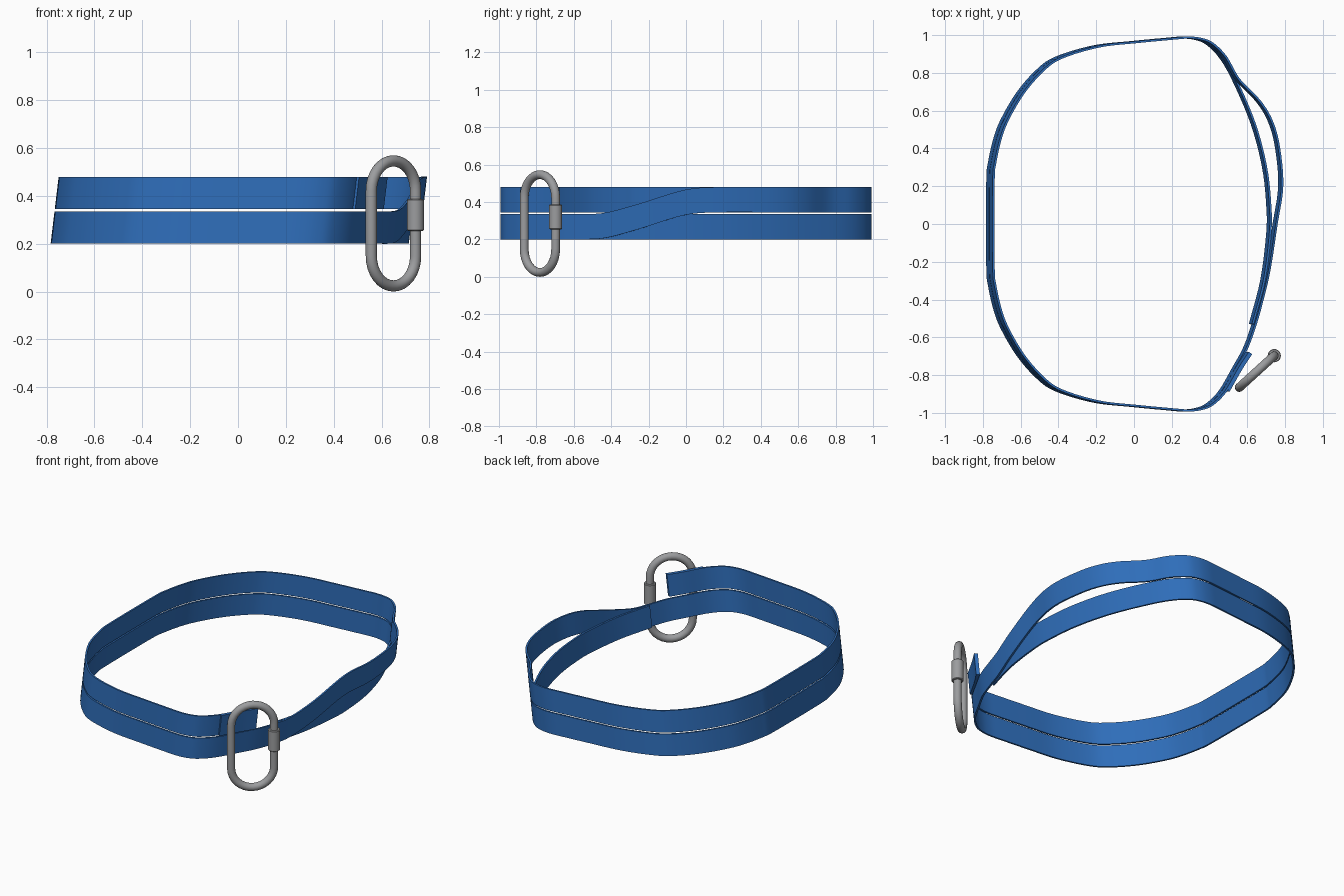
import bpy, bmesh, math
from mathutils import Vector

if "Cube" in bpy.data.objects:
    bpy.data.objects.remove(bpy.data.objects["Cube"])

Z_LOW, Z_HIGH, HALF_W, THICK = 0.268, 0.4125, 0.0675, 0.011


def material(name, rgb):
    m = bpy.data.materials.new(name)
    m.diffuse_color = (*rgb, 1)
    m.use_nodes = True
    m.node_tree.nodes["Principled BSDF"].inputs["Base Color"].default_value = m.diffuse_color
    return m


BLUE = material("blue webbing", (0.028, 0.155, 0.49))
STEEL = material("grey steel", (0.33, 0.335, 0.345))


def loft(name, sections, mat, cyclic=False):
    """Skin a row of closed cross-sections into one object."""
    bm = bmesh.new()
    rings = [[bm.verts.new(p) for p in s] for s in sections]
    n = len(rings[0])
    pairs = list(zip(rings, rings[1:])) + ([(rings[-1], rings[0])] if cyclic else [])
    for a, b in pairs:
        for i in range(n):
            j = (i + 1) % n
            bm.faces.new((a[i], a[j], b[j], b[i]))
    if not cyclic:
        bm.faces.new(rings[0])
        bm.faces.new(rings[-1])
    bmesh.ops.recalc_face_normals(bm, faces=bm.faces)
    mesh = bpy.data.meshes.new(name)
    bm.to_mesh(mesh)
    bm.free()
    mesh.materials.append(mat)
    ob = bpy.data.objects.new(name, mesh)
    bpy.context.collection.objects.link(ob)
    bpy.ops.object.select_all(action='DESELECT')
    ob.select_set(True)
    bpy.context.view_layer.objects.active = ob
    bpy.ops.object.shade_smooth_by_angle(angle=math.radians(35))
    return ob


def smooth_path(pts, steps=5):
    """Catmull-Rom curve through the points."""
    p = [2 * pts[0] - pts[1]] + pts + [2 * pts[-1] - pts[-2]]
    out = []
    for i in range(1, len(p) - 2):
        a, b, c, d = p[i - 1:i + 3]
        for k in range(steps):
            t = k / steps
            out.append(0.5 * (2 * b + (c - a) * t + (2 * a - 5 * b + 4 * c - d) * t * t
                              + (3 * b - a - 3 * c + d) * t ** 3))
    return out + [pts[-1]]


def ribbon(name, path, offset=0.0):
    """Flat upright strap along a path, leaning slightly toward +x with height."""
    sections = []
    for i, p in enumerate(path):
        t = path[min(i + 1, len(path) - 1)] - path[max(i - 1, 0)]
        out = Vector((t.y, -t.x, 0)).normalized()
        sec = []
        for side, up in ((-1, -1), (1, -1), (1, 1), (-1, 1)):
            q = p + out * (offset + side * THICK / 2) + Vector((0, 0, up * HALF_W))
            q.x += 0.12 * (q.z - 0.34)
            sec.append(q)
        sections.append(sec)
    return loft(name, sections, BLUE)


# Shared outline of both turns: back half, mirrored to give the front half
back = [(0.54, 0.765), (0.47, 0.885), (0.40, 0.955), (0.34, 0.98), (0.27, 0.987),
        (0.18, 0.98), (0, 0.963), (-0.2, 0.94), (-0.4, 0.88), (-0.5, 0.81), (-0.6, 0.695),
        (-0.68, 0.56), (-0.72, 0.46), (-0.75, 0.33), (-0.76, 0.22)]
front = [(x, -y) for x, y in reversed(back)]
inner_side = [(0.63, -0.53), (0.69, -0.3), (0.722, -0.05), (0.722, 0.1), (0.70, 0.3), (0.64, 0.53)]
outer_side = [(0.60, -0.655), (0.645, -0.53), (0.675, -0.42), (0.71, -0.25), (0.74, 0),
              (0.768, 0.2), (0.752, 0.4), (0.715, 0.54), (0.65, 0.65)]


def climb(y):
    t = min(max((y + 0.52) / 0.64, 0), 1)
    return Z_LOW + (Z_HIGH - Z_LOW) * t * t * (3 - 2 * t)


# Strap: lower turn, rising crossover, upper turn
pts = [Vector((x, y, Z_LOW)) for x, y in inner_side + back + front]
pts += [Vector((x, y, climb(y))) for x, y in outer_side]
pts += [Vector((x, y, Z_HIGH)) for x, y in back + front + [(0.595, -0.68)]]
ribbon("strap", smooth_path(pts))

# Stitched double layer at the upper free end
end = [Vector((x, y, Z_HIGH)) for x, y in ((0.475, -0.88), (0.54, -0.765), (0.595, -0.68))]
ribbon("strap_end_tab", smooth_path(end), THICK)

# Oval connector link
CENTRE = Vector((0.65, -0.781, 0.285))
ACROSS = Vector((0.185, 0.168, 0)).normalized()
UP = Vector((0, 0, 1))
FACE = ACROSS.cross(UP)
R_BEND, R_TUBE, HALF_LEG = 0.125, 0.0235, 0.1365

link = []
for end_sign, start in ((1, 0), (-1, math.pi)):
    for k in range(17):
        a = start + math.pi * k / 16
        radial = ACROSS * math.cos(a) + UP * math.sin(a)
        c = CENTRE + UP * HALF_LEG * end_sign + radial * R_BEND
        link.append([c + (radial * math.cos(b) + FACE * math.sin(b)) * R_TUBE
                     for b in (math.tau * i / 20 for i in range(20))])
loft("connector_link", link, STEEL, cyclic=True)

# Screw sleeve on one leg of the link
leg = CENTRE + ACROSS * R_BEND
sleeve = []
for z, r in ((0.254, 0.031), (0.258, 0.035), (0.382, 0.035), (0.386, 0.031)):
    sleeve.append([Vector((leg.x + r * math.cos(b), leg.y + r * math.sin(b), z))
                   for b in (math.tau * i / 24 for i in range(24))])
loft("screw_sleeve", sleeve, STEEL)
